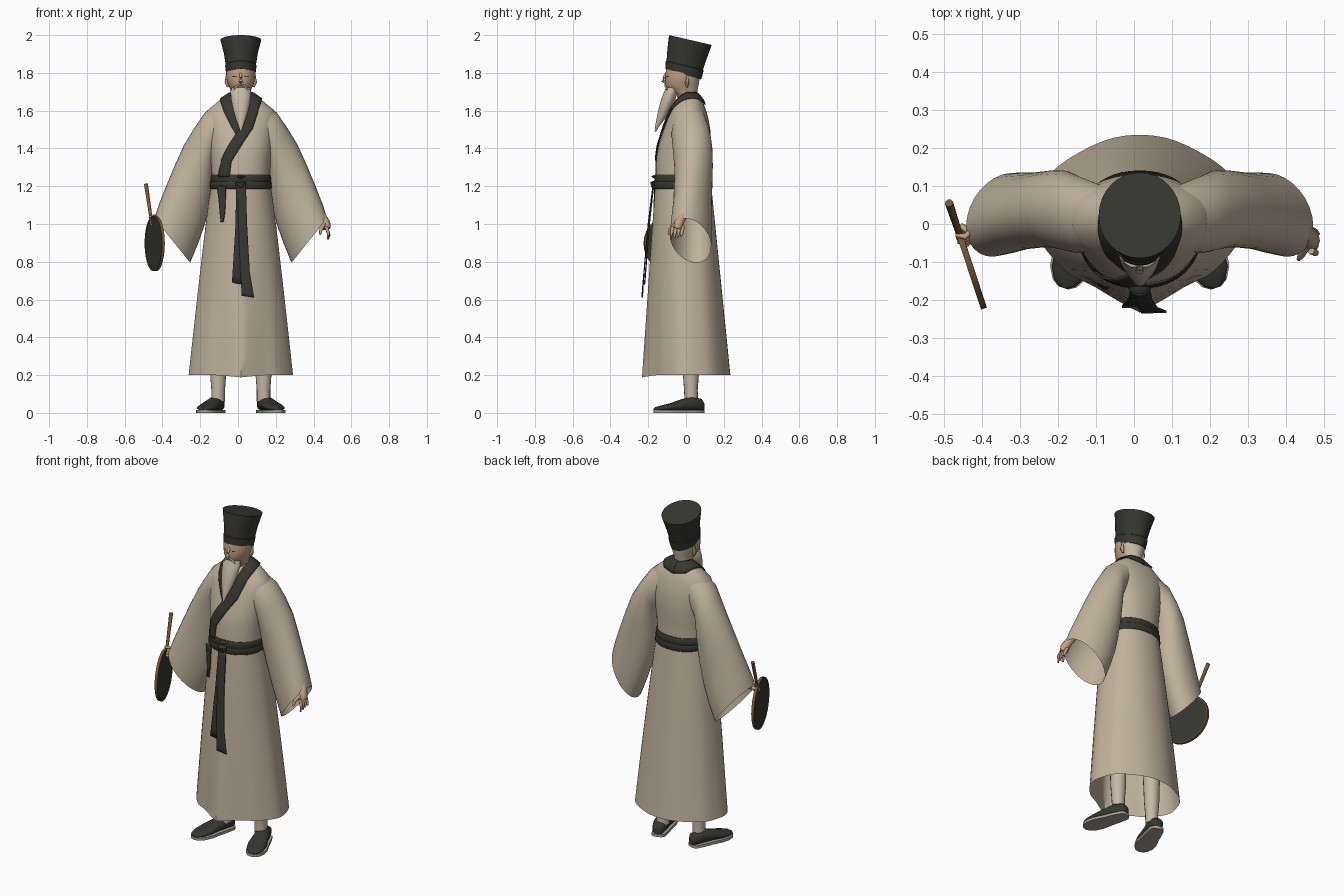
import bpy, bmesh, math
from mathutils import Vector
from mathutils.bvhtree import BVHTree

if "Cube" in bpy.data.objects:
    bpy.data.objects.remove(bpy.data.objects["Cube"])

CX = 0.015  # symmetry line of the body


def material(name, col):
    m = bpy.data.materials.new(name)
    m.diffuse_color = (*col, 1)
    m.use_nodes = True
    m.node_tree.nodes["Principled BSDF"].inputs["Base Color"].default_value = m.diffuse_color
    return m


ROBE = material("beige_cloth", (0.53, 0.45, 0.335))
DARK = material("charcoal_cloth", (0.037, 0.038, 0.03))
SKIN = material("skin", (0.55, 0.36, 0.235))
HAIR = material("pale_hair", (0.56, 0.48, 0.37))
TROUSER = material("light_trousers", (0.57, 0.49, 0.38))
WOOD = material("brown_wood", (0.19, 0.095, 0.04))
SOLE = material("grey_sole", (0.40, 0.35, 0.29))


def spow(v, p):
    return math.copysign(abs(v) ** (2 / p), v)


def oval(yf, zf, yb, zb, hx, n=32, p=2.0, pb=None):
    """Ring around z that may be tilted from front to back."""
    pts = []
    for i in range(n):
        a = 2 * math.pi * i / n
        e = pb if pb and math.cos(a) > 0 else p
        k = (1 + spow(math.cos(a), e)) / 2
        pts.append(Vector((CX + hx * spow(math.sin(a), e),
                           yf + (yb - yf) * k, zf + (zb - zf) * k)))
    return pts


def stack(rows, n=32, p=2.0):
    return [oval(yf, z, yb, z, hx, n, p) for z, hx, yf, yb in rows]


def tube(points, radii, n=10):
    """Round rings along a path."""
    pts = [Vector(q) for q in points]
    rings = []
    for i, (c, r) in enumerate(zip(pts, radii)):
        d = pts[min(i + 1, len(pts) - 1)] - pts[max(i - 1, 0)]
        q = d.to_track_quat('Z', 'Y')
        rings.append([c + q @ Vector((r * math.cos(2 * math.pi * k / n),
                                      r * math.sin(2 * math.pi * k / n), 0))
                      for k in range(n)])
    return rings


def make(name, lofts, mat, caps=True, angle=50):
    """Skin each list of rings and store them as one object."""
    bm = bmesh.new()
    for rings in lofts:
        rows = [[bm.verts.new(v) for v in r] for r in rings]
        n = len(rows[0])
        for a, b in zip(rows, rows[1:]):
            for i in range(n):
                bm.faces.new((a[i], a[(i + 1) % n], b[(i + 1) % n], b[i]))
        if caps:
            bm.faces.new(rows[0])
            bm.faces.new(rows[-1])
    return finish(name, bm, mat, angle)


def finish(name, bm, mat, angle=50):
    bmesh.ops.recalc_face_normals(bm, faces=bm.faces)
    me = bpy.data.meshes.new(name)
    bm.to_mesh(me)
    bm.free()
    me.materials.append(mat)
    me.shade_smooth()
    me.set_sharp_from_angle(angle=math.radians(angle))
    ob = bpy.data.objects.new(name, me)
    bpy.context.scene.collection.objects.link(ob)
    return ob


def strip(name, pairs, mat, surface=None, off=0.008, thick=0.006):
    """Cloth band between two edge lines, optionally laid on a surface."""
    bm = bmesh.new()
    rows, steps = [], 6
    for (a0, b0), (a1, b1) in zip(pairs, pairs[1:]):
        for s in range(steps + 1):
            if s == 0 and rows:
                continue
            a = Vector(a0).lerp(Vector(a1), s / steps)
            b = Vector(b0).lerp(Vector(b1), s / steps)
            row = []
            for k in range(5):
                p = a.lerp(b, k / 4)
                if surface:
                    hit, nor = surface.find_nearest(p)[:2]
                    if nor.dot(hit - Vector((CX, 0.03, hit.z - 0.05))) < 0:
                        nor = -nor
                    p = hit + nor * off
                row.append(bm.verts.new(p))
            rows.append(row)
    for r, q in zip(rows, rows[1:]):
        for k in range(4):
            bm.faces.new((r[k], r[k + 1], q[k + 1], q[k]))
    ob = finish(name, bm, mat)
    mod = ob.modifiers.new("thickness", 'SOLIDIFY')
    mod.thickness, mod.offset = thick, 0
    return ob


# Skirt: flared, with a peaked front panel and an open hem
rings = []
for j in range(11):
    t = j / 10
    z = 1.21 - 1.01 * t
    ring = oval(-0.163 - 0.012 * t, z, 0.133 + 0.102 * t, z,
                0.157 + 0.118 * t ** 0.9, 48, 2.2, 2.2 - 0.35 * t)
    for i, v in enumerate(ring):
        if v.y < 0:
            bump = max(0, 1 - abs(v.x - CX) / 0.13)
            v.y -= 0.058 * t * bump
            v.z -= 0.012 * t * bump
        v.x += 0.004 * t * math.sin(i * math.pi / 3)
    rings.append(ring)
make("skirt", [rings], ROBE, caps=False)

# Upper robe
torso = make("upper_robe", [stack([
    (1.18, .155, -.16, .13), (1.25, .153, -.16, .125), (1.35, .16, -.157, .13),
    (1.42, .168, -.145, .132), (1.49, .178, -.122, .13), (1.55, .186, -.102, .12),
    (1.60, .178, -.082, .107), (1.65, .118, -.05, .088), (1.69, .06, -.015, .058)],
    48, 2.2)], ROBE)
me = torso.data
tree = BVHTree.FromPolygons([v.co for v in me.vertices], [p.vertices for p in me.polygons])

# Crossed collar laid over the upper robe
half = [((.015, .055, 1.695), (.015, .1, 1.632)), ((.05, .045, 1.695), (.08, .075, 1.64)),
        ((.068, .012, 1.688), (.112, .01, 1.645)), ((.055, -.05, 1.635), (.105, -.06, 1.595))]
flip = [tuple((2 * CX - x, y, z) for x, y, z in pr) for pr in half]
strip("collar_over", half + [((.02, -.115, 1.52), (.075, -.105, 1.50)),
                             ((-.04, -.14, 1.43), (.015, -.15, 1.41)),
                             ((-.095, -.15, 1.34), (-.034, -.155, 1.33)),
                             ((-.122, -.14, 1.25), (-.045, -.155, 1.25))], DARK, tree, 0.007)
strip("collar_under", flip + [((.012, -.115, 1.51), (-.032, -.115, 1.51)),
                              ((.035, -.12, 1.48), (.0, -.13, 1.455))], DARK, tree, 0.005)

# Wide hanging sleeves: top x,z / bottom x,z / y centre, y half width
SLEEVE = [(.09, 1.655, .10, 1.42, .015, .085), (.19, 1.59, .14, 1.36, .025, .102),
          (.245, 1.51, .145, 1.28, .035, .105), (.30, 1.42, .15, 1.19, .04, .102),
          (.35, 1.31, .165, 1.10, .04, .10), (.40, 1.19, .19, 1.0, .038, .10),
          (.435, 1.10, .225, .90, .034, .104), (.457, 1.03, .268, .795, .03, .106)]
for s, side in ((1, "left"), (-1, "right")):
    rings = []
    for tx, tz, bx, bz, yc, hy in SLEEVE:
        ring = []
        for i in range(28):
            a = 2 * math.pi * i / 28
            k = (1 + math.cos(a)) / 2
            # the upper edge leans forward toward the hand
            lean = -0.06 * (k - 0.4) * max(0, (tx - 0.3) / 0.157)
            ring.append(Vector((CX + s * (bx + (tx - bx) * k),
                                yc + lean + hy * math.sin(a), bz + (tz - bz) * k)))
        rings.append(ring)
    make(side + "_sleeve", [rings], ROBE, caps=False)

    # Trouser leg
    x = CX + s * 0.12
    make(side + "_leg", [tube([(x, .028, .06), (x, .026, .12), (x, .026, .2), (x, .02, .75)],
                              [.036, .036, .042, .06], 16)], TROUSER)

    # Shoe upper over a flat sole outline, toes turned out
    ang = math.radians(19)
    ax = Vector((math.cos(ang), s * math.sin(ang), 0))
    upper, left_edge, right_edge = [], [], []
    for d, w, h in ((0, .018, .055), (.015, .034, .075), (.07, .042, .085), (.12, .045, .072),
                    (.18, .054, .052), (.23, .048, .04), (.262, .03, .032), (.275, .01, .025)):
        c = Vector((CX + s * (.112 + d * math.sin(ang)), .092 - d * math.cos(ang), 0))
        upper.append([c + ax * (w * spow(math.cos(a), 2.6)) +
                      Vector((0, 0, (.013 + h) / 2 + (h - .013) / 2 * spow(math.sin(a), 2.6)))
                      for a in (2 * math.pi * (k + .5) / 16 for k in range(16))])
        left_edge.append(c - ax * (w + .004))
        right_edge.append(c + ax * (w + .004))
    outline = left_edge + right_edge[::-1]
    make(side + "_shoe", [upper], DARK)
    make(side + "_sole", [[[v + Vector((0, 0, z)) for v in outline] for z in (0, .016)]], SOLE)

# Belt, knot and hanging sash ends
make("belt", [stack([(1.185, .159, -.165, .136), (1.19, .164, -.17, .141),
                     (1.22, .163, -.17, .14), (1.225, .16, -.167, .137)], 48, 2.2),
              stack([(1.215, .156, -.164, .133), (1.22, .16, -.168, .137),
                     (1.255, .158, -.167, .134), (1.262, .153, -.163, .129)], 48, 2.2)], DARK)
make("belt_knot", [tube([(CX, -.155, 1.257), (CX, -.157, 1.248), (CX, -.158, 1.22),
                         (CX, -.157, 1.195), (CX, -.155, 1.18)],
                        [.016, .028, .032, .026, .014], 14)], DARK)
strip("long_sash", [((-.002, -.175, 1.2), (.042, -.175, 1.2)), ((.002, -.2, 1.0), (.048, -.2, 1.0)),
                    ((.012, -.222, .75), (.062, -.222, .75)),
                    ((.02, -.233, .62), (.085, -.231, .61))], DARK)
strip("short_sash", [((-.01, -.172, 1.2), (.03, -.172, 1.2)), ((-.013, -.194, 1.0), (.03, -.194, 1.0)),
                     ((-.032, -.218, .69), (.025, -.22, .68))], DARK)
strip("side_tie", [((-.112, -.146, 1.2), (-.065, -.166, 1.2)), ((-.102, -.152, 1.13), (-.066, -.168, 1.13)),
                   ((-.096, -.156, 1.06), (-.07, -.17, 1.06)),
                   ((-.09, -.162, 1.01), (-.078, -.17, 1.01))], DARK)

# Head, with hair on the faces behind the ears
head = make("head", [stack([(1.60, .05, -.03, .045), (1.69, .05, -.05, .058), (1.715, .056, -.1, .062),
                            (1.74, .068, -.11, .068), (1.77, .076, -.11, .072),
                            (1.80, .078, -.108, .076), (1.85, .074, -.1, .076)])], SKIN)
head.data.materials.append(HAIR)
for f in head.data.polygons:
    f.material_index = int(f.center.y > 0.015 and f.center.z > 1.67)
make("nose", [tube([(CX, -.103, 1.80), (CX, -.117, 1.775), (CX, -.122, 1.757), (CX, -.108, 1.75)],
                   [.006, .008, .011, .007])], SKIN)
make("ears", [tube([(CX + s * .068, .005, 1.725), (CX + s * .075, .005, 1.75), (CX + s * .073, .01, 1.785)],
                   [.006, .011, .008]) for s in (1, -1)], SKIN)
make("eyes", [tube([(CX + s * .02, -.105, 1.782), (CX + s * .043, -.094, 1.781)],
                   [.003, .0025], 6) for s in (1, -1)], WOOD)

# Beard and moustache
make("beard", [stack([(1.722, .046, -.106, -.045), (1.70, .055, -.116, -.045), (1.65, .05, -.135, -.058),
                      (1.60, .04, -.147, -.085), (1.55, .024, -.157, -.116),
                      (1.52, .013, -.163, -.14), (1.49, .003, -.166, -.158)], 24)] +
     [tube([(CX, -.111, 1.737), (CX + s * .022, -.109, 1.73), (CX + s * .038, -.1, 1.71)],
           [.004, .006, .004], 8) for s in (1, -1)], HAIR)

# Tall flared hat with a tilted band
make("hat", [[oval(-.108, 1.822, .08, 1.765, .077), oval(-.109, 1.845, .088, 1.79, .081),
              oval(-.107, 1.862, .093, 1.812, .083), oval(-.103, 1.865, .090, 1.816, .080),
              oval(-.098, 1.93, .108, 1.87, .089), oval(-.09, 2.0, .136, 1.948, .108)]],
     DARK, angle=35)

# Open hand: wrist, palm, fingers and thumb
parts = [tube([(.39, .03, 1.14), (.45, -.02, 1.035), (.463, -.038, 1.005), (.468, -.045, .975)],
              [.026, .022, .026, .022])]
for k in range(4):
    y = -.07 + .018 * k
    parts.append(tube([(.466, y, .985), (.478, y - .006, .955), (.476 + .003 * k, y - .01, .918 + .006 * k)],
                      [.01, .009, .005], 8))
parts.append(tube([(.455, -.055, 1.0), (.44, -.082, .975), (.434, -.092, .945)], [.012, .01, .006], 8))
make("open_hand", parts, SKIN)

# Round fan, its rim and stick
tip, mid = Vector((-.487, .055, 1.21)), Vector((-.441, -.083, .897))
axis = (mid - tip).normalized()
nor = Vector((.95, .312, 0)).normalized()
nor = (nor - axis * nor.dot(axis)).normalized()
across = axis.cross(nor)


def circle(r, o):
    return [mid + nor * o + axis * (r * math.cos(2 * math.pi * k / 28)) +
            across * (r * math.sin(2 * math.pi * k / 28)) for k in range(28)]


make("fan_leaf", [[circle(.142, -.005), circle(.142, .005)]], DARK)
make("fan_rim", [[circle(.141, -.008), circle(.147, -.008), circle(.147, .008),
                  circle(.141, .008), circle(.141, -.008)]], WOOD, caps=False)
make("fan_stick", [tube([tip, tip.lerp(mid, .5), mid - axis * .11], [.011, .009, .007], 8)], WOOD)

# Hand closed round the stick
grip = tip.lerp(mid, .61) + nor * .008
parts = [tube([(-.36, .03, 1.12), (-.40, -.01, 1.045), (-.42, -.025, 1.02), grip + Vector((.018, 0, -.008))],
              [.026, .022, .023, .018])]
for k in range(4):
    c = grip + axis * (-.018 + .015 * k)
    parts.append(tube([c + nor * .02 + across * .01, c + across * .018 + nor * .004,
                       c - nor * .014 + across * .006, c - nor * .01 - across * .01],
                      [.008, .008, .007, .005], 8))
parts.append(tube([grip + nor * .02, grip - across * .018 + nor * .006 - axis * .005,
                   grip - across * .012 + axis * .03], [.011, .009, .006], 8))
make("grip_hand", parts, SKIN)
